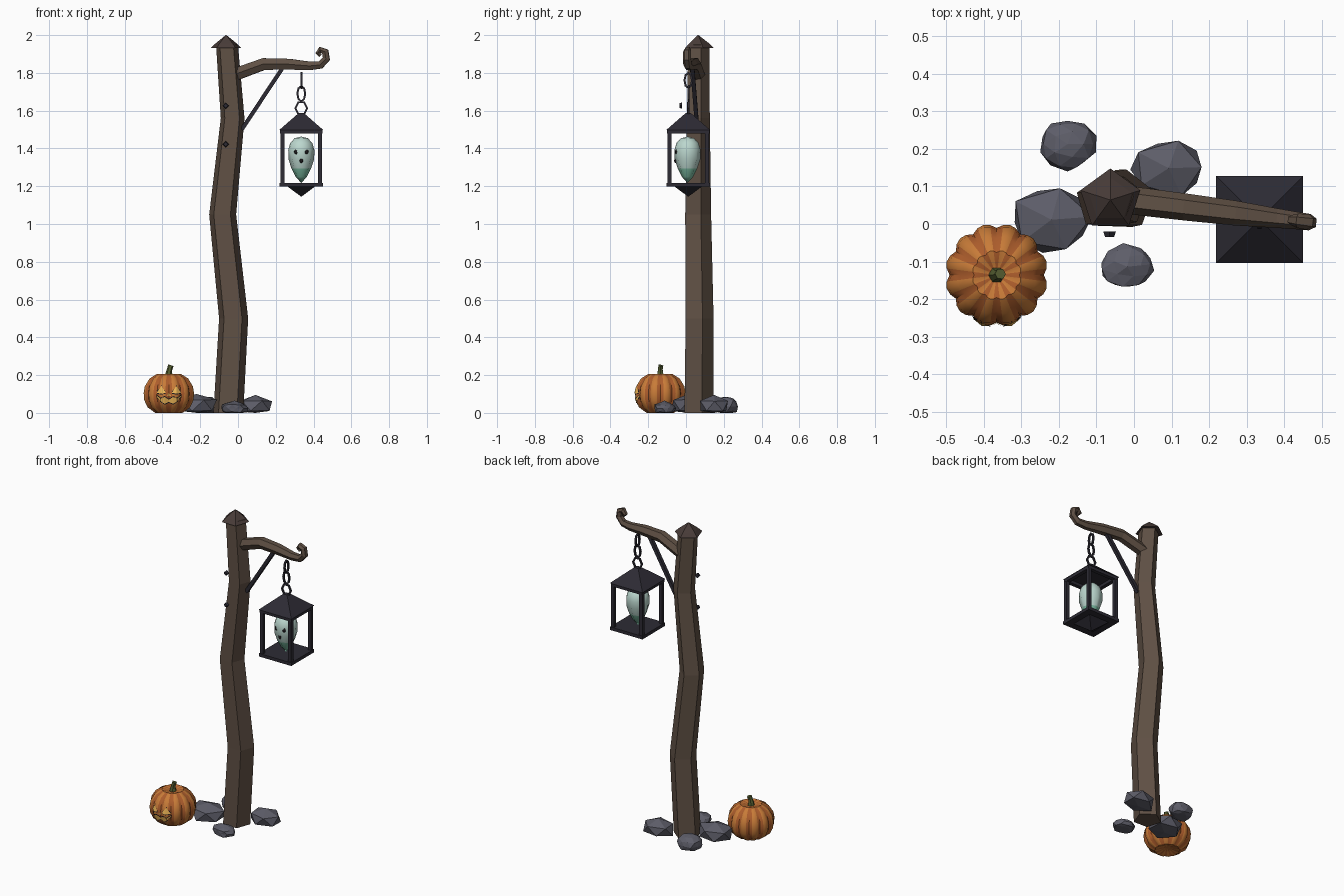
import bpy, bmesh, random
from math import sin, cos, pi, sqrt, asin, radians
from mathutils import Vector, Matrix

if "Cube" in bpy.data.objects:
    bpy.data.objects.remove(bpy.data.objects["Cube"])

random.seed(4)


def mat(name, *rgb):
    m = bpy.data.materials.new(name)
    m.diffuse_color = (*rgb, 1)
    m.use_nodes = True
    m.node_tree.nodes["Principled BSDF"].inputs["Base Color"].default_value = m.diffuse_color
    return m


WOOD = mat("wood", 0.115, 0.08, 0.058)
CAP = mat("cap_wood", 0.065, 0.045, 0.04)
IRON = mat("iron", 0.026, 0.024, 0.034)
ROCK = mat("rock", 0.11, 0.11, 0.14)
ORANGE = mat("orange", 0.58, 0.2, 0.04)
GROOVE = mat("groove", 0.42, 0.11, 0.025)
STEM = mat("stem", 0.09, 0.11, 0.03)
GLOW = mat("glow", 0.9, 0.5, 0.1)
DARK = mat("dark", 0.012, 0.01, 0.012)
GHOST = mat("ghost_pale", 0.5, 0.68, 0.62)
TAIL = mat("ghost_green", 0.2, 0.5, 0.36)


def finish(bm, name, *mats, smooth=None, normals=True):
    if normals:
        bmesh.ops.recalc_face_normals(bm, faces=bm.faces)
    me = bpy.data.meshes.new(name)
    bm.to_mesh(me)
    bm.free()
    for m in mats:
        me.materials.append(m)
    ob = bpy.data.objects.new(name, me)
    bpy.context.collection.objects.link(ob)
    if smooth:
        bpy.ops.object.select_all(action='DESELECT')
        ob.select_set(True)
        bpy.context.view_layer.objects.active = ob
        bpy.ops.object.shade_smooth_by_angle(angle=radians(smooth))
    return ob


def skin(bm, rings, closed=False):
    """Bridge successive vertex rings with quads."""
    n = len(rings[0])
    for i in range(len(rings) - (not closed)):
        a, b = rings[i], rings[(i + 1) % len(rings)]
        for j in range(n):
            k = (j + 1) % n
            bm.faces.new((a[j], a[k], b[k], b[j]))
    if not closed:
        bm.faces.new(rings[0])
        bm.faces.new(rings[-1])


def tube(name, pts, radii, n, ref, m, phase=0.0, axis=None, closed=False):
    pts = [Vector(p) for p in pts]
    ref, c = Vector(ref), len(pts)
    bm, rings = bmesh.new(), []
    for i, p in enumerate(pts):
        nxt = pts[(i + 1) % c] if closed else pts[min(i + 1, c - 1)]
        prv = pts[i - 1] if closed else pts[max(i - 1, 0)]
        t = Vector(axis) if axis else (nxt - prv).normalized()
        u = (ref - t * ref.dot(t)).normalized()
        v = t.cross(u)
        r = radii[i] if isinstance(radii, list) else radii
        rings.append([bm.verts.new(p + r * (cos(a) * u + sin(a) * v))
                      for a in (phase + 2 * pi * j / n for j in range(n))])
    skin(bm, rings, closed)
    return finish(bm, name, m)


def lathe(profile, n, centre, f=lambda a, z: 1):
    bm = bmesh.new()
    skin(bm, [[bm.verts.new((centre[0] + r * f(a, z) * cos(a), centre[1] + r * f(a, z) * sin(a), z))
               for a in (2 * pi * j / n for j in range(n))] for r, z in profile])
    bmesh.ops.remove_doubles(bm, verts=bm.verts, dist=1e-5)
    return bm


def cone(name, n, r1, r2, z1, z2, x, y, turn, m):
    bm = bmesh.new()
    bmesh.ops.create_cone(bm, cap_ends=True, segments=n, radius1=r1, radius2=r2, depth=abs(z2 - z1))
    bm.transform(Matrix.Translation((x, y, (z1 + z2) / 2)) @ Matrix.Rotation(turn, 4, 'Z'))
    return finish(bm, name, m)


def box(bm, x, y, z, sx, sy, sz):
    bmesh.ops.create_cube(bm, size=1, matrix=Matrix.Translation((x, y, z)) @ Matrix.Diagonal((sx, sy, sz, 1)))


# Crooked five-sided post and its cap
tube("post", [(-.052, .061, 0), (-.024, .065, .5), (-.082, .058, 1.05), (-.029, .06, 1.56), (-.059, .062, 1.95)],
     [.083, .081, .075, .066, .061], 5, (1, 0, 0), WOOD, radians(16), (0, 0, 1))
bm = bmesh.new()
skin(bm, [[bm.verts.new((-.063 + r * cos(a), .064 + r * sin(a), z))
           for a in (radians(90 + 72 * j) for j in range(5))] for r, z in ((.084, 1.932), (.06, 1.955), (.002, 2))])
finish(bm, "post_cap", CAP)

# Arm with curled tip, and diagonal brace
arm = [(-.04, 1.782, .037), (.03, 1.808, .037), (.137, 1.847, .036), (.27, 1.846, .033), (.38, 1.837, .026),
       (.437, 1.842, .023), (.468, 1.875, .022), (.462, 1.912, .021), (.436, 1.922, .019),
       (.423, 1.904, .015), (.436, 1.89, .01)]
tube("arm", [(x, .062 - .122 * x, z) for x, z, r in arm], [r for *_, r in arm], 6, (.12, 1, 0), WOOD)
tube("brace", [(.02, .06, 1.5), (.235, .034, 1.825)], .015, 4, (0, 1, 0), IRON, pi / 4)

# Bolts in front of the post
for i, z in enumerate((1.627, 1.423)):
    tube(f"bolt_{i}", [(-.065, -.035, z), (-.065, -.02, z)], [.012, .017], 4, (1, 0, 0), IRON)

# Chain links, alternating direction
LX, LY = .335, .012
for i, (z, w, h, face) in enumerate(((1.76, .02, .04, 0), (1.69, .021, .04, 1), (1.613, .031, .036, 1))):
    k = 6 if i == 2 else 8
    loop = [(w * cos(a), h * sin(a)) for a in (2 * pi * j / k for j in range(k))]
    tube(f"chain_link_{i}", [(LX + p * face, LY + p * (1 - face), z + q) for p, q in loop], .0075, 4,
         (0, 1, 0) if face else (1, 0, 0), IRON, pi / 4, closed=True)

# Lantern: roof, frame, floor and bottom point
q = sqrt(2)
cone("lantern_roof", 4, .116 * q, .014 * q, 1.498, 1.587, LX, LY, pi / 4, IRON)
bm = bmesh.new()
for sx in (-1, 1):
    for sy in (-1, 1):
        box(bm, LX + sx * .1, LY + sy * .1, 1.35, .022, .022, .3)
    box(bm, LX + sx * .1, LY, 1.49, .024, .222, .022)
    box(bm, LX, LY + sx * .1, 1.49, .222, .024, .022)
box(bm, LX, LY, 1.208, .23, .23, .02)
finish(bm, "lantern_frame", IRON)
bm = bmesh.new()
bmesh.ops.create_cone(bm, cap_ends=True, segments=4, radius1=.003, radius2=.075 * q, depth=.054)
bm.transform(Matrix.Translation((LX, LY, 1.173)) @ Matrix.Rotation(pi / 4, 4, 'Z'))
finish(bm, "lantern_bottom", IRON)

# Ghost with pleated tail, eyes and mouth
bm = lathe([(0, 1.463), (.035, 1.454), (.059, 1.428), (.069, 1.392), (.064, 1.345), (.049, 1.295),
            (.028, 1.25), (0, 1.217)], 16, (LX, LY - .004),
           lambda a, z: 1 + (.07 * cos(8 * a) if z < 1.36 else 0))
for f in bm.faces:
    f.material_index = int(f.calc_center_median().z < 1.31)
finish(bm, "ghost", GHOST, TAIL, smooth=60)
for name, dx, y, z, s in (("eye_left", -.027, -.05, 1.383, (.011, .008, .014)),
                          ("eye_right", .027, -.05, 1.383, (.011, .008, .014)),
                          ("mouth", 0, -.055, 1.335, (.009, .008, .012))):
    bm = bmesh.new()
    bmesh.ops.create_uvsphere(bm, u_segments=8, v_segments=6, radius=1,
                              matrix=Matrix.Translation((LX + dx, y, z)) @ Matrix.Diagonal((*s, 1)))
    finish(bm, "ghost_" + name, DARK, smooth=60)

# Rocks: jittered icospheres with a flat base, fitted to their extents
for i, (x0, x1, y0, y1, h) in enumerate(((-.25, -.1, .14, .275, .085), (-.01, .18, .075, .222, .095),
                                         (-.318, -.112, -.077, .095, .1), (-.087, .054, -.167, -.051, .065))):
    bm = bmesh.new()
    bmesh.ops.create_icosphere(bm, subdivisions=2 if i % 3 == 0 else 1, radius=1)
    bm.transform(Matrix.Rotation(i * 1.3, 4, 'Z'))
    for v in bm.verts:
        v.co *= random.uniform(.88, 1.08)
        v.co.z = max(v.co.z, -.6)
    lo = [min(v.co[k] for v in bm.verts) for k in range(3)]
    hi = [max(v.co[k] for v in bm.verts) for k in range(3)]
    for v in bm.verts:
        s = [(v.co[k] - lo[k]) / (hi[k] - lo[k]) for k in range(3)]
        v.co = (x0 + s[0] * (x1 - x0), y0 + s[1] * (y1 - y0), s[2] * h)
    finish(bm, f"rock_{i}", ROCK)

# Ribbed pumpkin and stem
PX, PY = -.366, -.136
PROFILE = [(0, .02), (.04, .008), (.075, 0), (.117, .03), (.135, .068), (.138, .105), (.132, .14),
           (.106, .182), (.066, .206), (.03, .2), (0, .185)]


def rib(a, z=0):
    return .91 + .09 * abs(sin(6 * a))


bm = lathe(PROFILE, 48, (PX, PY), rib)
for f in bm.faces:
    c = f.calc_center_median()
    a = Vector((c.x - PX, c.y - PY)).angle_signed(Vector((1, 0)))
    f.material_index = int(abs(sin(6 * a)) < .5)
finish(bm, "pumpkin", ORANGE, GROOVE, smooth=40)
tube("pumpkin_stem", [(PX, PY, .18), (PX, PY, .212), (PX + .004, PY, .23), (PX + .01, PY + .003, .251)],
     [.026, .017, .014, .015], 6, (1, 0, 0), STEM)


# Carved face: strips of quads laid on the pumpkin's surface
def on_surface(x, z, lift):
    for (r0, z0), (r1, z1) in zip(PROFILE[2:], PROFILE[3:]):
        if z0 <= z <= z1:
            r = r0 + (r1 - r0) * (z - z0) / (z1 - z0)
            break
    r *= rib(asin(x / r) + pi / 2)
    return (PX + x, PY - sqrt(r * r - x * x) - lift, z)


def carve(name, top, bottom, m, lift, grow=0):
    bm = bmesh.new()
    rows = [[bm.verts.new(on_surface(x, z + s * grow, lift)) for x, z in row]
            for row, s in ((top, 1), (bottom, -1))]
    for i in range(len(top) - 1):
        bm.faces.new((rows[0][i], rows[1][i], rows[1][i + 1], rows[0][i + 1]))
    finish(bm, name, m, normals=False)


xs = [-.066, -.044, -.022, 0, .022, .044, .066]
mouth = (list(zip(xs, [.093, .076, .084, .07, .084, .076, .093])),
         list(zip(xs, [.088, .062, .048, .058, .048, .062, .088])))
carve("face_mouth_rim", *mouth, DARK, .002, .005)
carve("face_mouth", *mouth, GLOW, .004)
for side, s in (("left", -1), ("right", 1)):
    ex = sorted((s * .017, s * .04, s * .063))
    eye = (list(zip(ex, [.109, .142, .109])), list(zip(ex, [.106, .102, .106])))
    carve(f"face_eye_{side}_rim", *eye, DARK, .002, .005)
    carve(f"face_eye_{side}", *eye, GLOW, .004)
nose = ([(-.011, .093), (0, .105), (.011, .093)], [(-.011, .091), (0, .09), (.011, .091)])
carve("face_nose", *nose, GLOW, .004)
